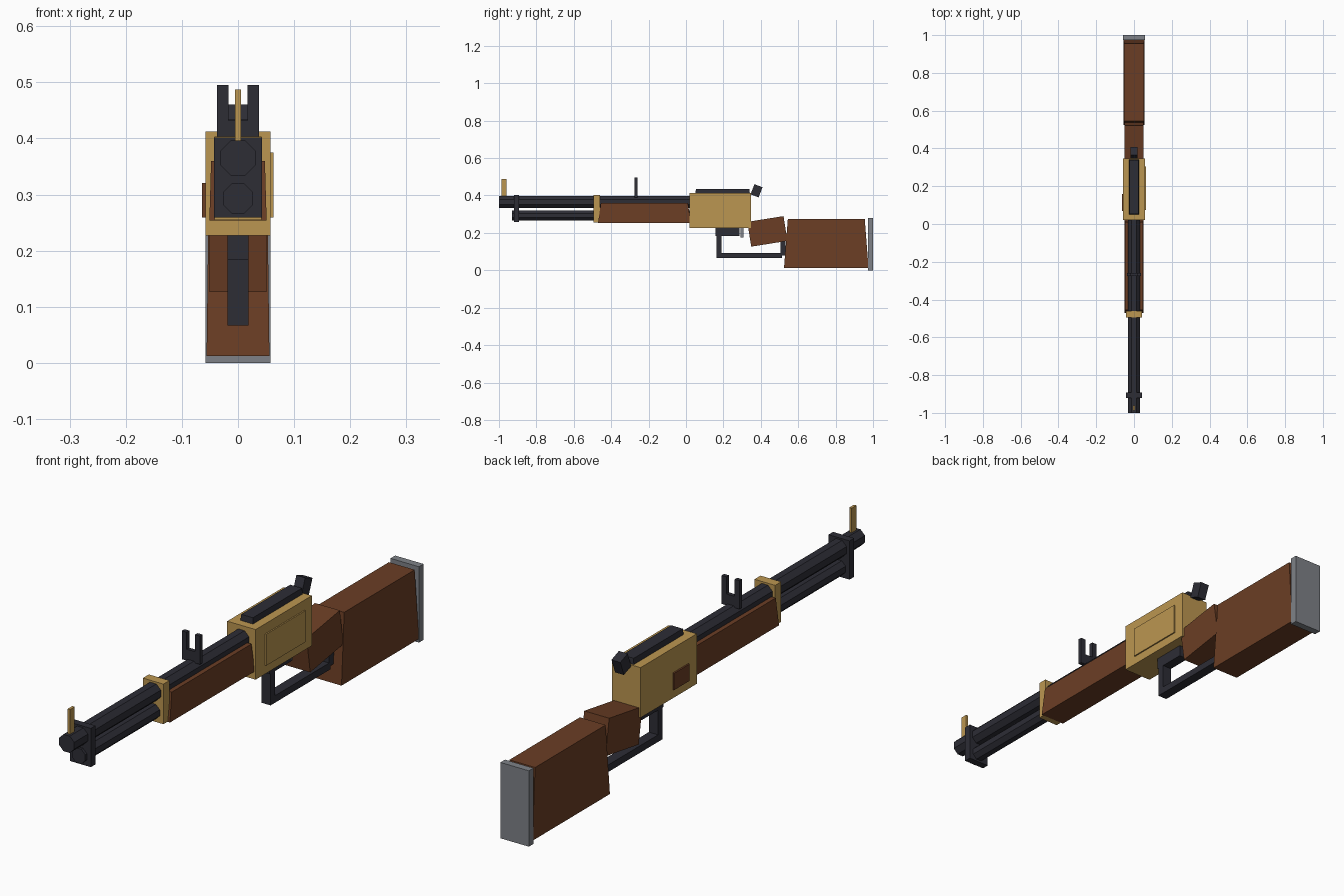
import bpy, bmesh, math
from mathutils import Matrix, Vector

if "Cube" in bpy.data.objects:
    bpy.data.objects.remove(bpy.data.objects["Cube"])


def material(name, rgb):
    m = bpy.data.materials.new(name)
    m.diffuse_color = (*rgb, 1)
    m.use_nodes = True
    m.node_tree.nodes["Principled BSDF"].inputs["Base Color"].default_value = m.diffuse_color
    return m


WOOD = material("brown wood", (0.147, 0.048, 0.018))
BRASS = material("brass", (0.50, 0.305, 0.082))
STEEL = material("dark steel", (0.026, 0.026, 0.036))
GREY = material("grey metal", (0.21, 0.222, 0.245))


def finish(bm, name, mat):
    bmesh.ops.recalc_face_normals(bm, faces=bm.faces)
    me = bpy.data.meshes.new(name)
    bm.to_mesh(me)
    bm.free()
    me.materials.append(mat)
    ob = bpy.data.objects.new(name, me)
    bpy.context.collection.objects.link(ob)
    return ob


def box(name, mat, x, y, z, top=(1, 1), tilt=0):
    """Box from (min, max) ranges; top = x/y scale of the upper face, tilt about x."""
    size = [r[1] - r[0] for r in (x, y, z)]
    mid = Vector([(r[0] + r[1]) / 2 for r in (x, y, z)])
    bm = bmesh.new()
    bmesh.ops.create_cube(bm, size=1)
    for v in bm.verts:
        sx, sy = top if v.co.z > 0 else (1, 1)
        v.co = Vector((v.co.x * size[0] * sx, v.co.y * size[1] * sy, v.co.z * size[2]))
    bm.transform(Matrix.Translation(mid) @ Matrix.Rotation(math.radians(tilt), 4, 'X'))
    return finish(bm, name, mat)


def tube(name, mat, half_width, y, z):
    """Octagonal bar along y with flat sides facing x and z."""
    r = half_width / math.cos(math.pi / 8)
    bm = bmesh.new()
    bmesh.ops.create_cone(bm, cap_ends=True, segments=8, radius1=r, radius2=r, depth=y[1] - y[0])
    bm.transform(Matrix.Translation((0, (y[0] + y[1]) / 2, z))
                 @ Matrix.Rotation(math.pi / 2, 4, 'X')
                 @ Matrix.Rotation(math.pi / 8, 4, 'Z'))
    return finish(bm, name, mat)


def sym(w):
    return (-w, w)


# barrel, magazine and their bands
tube("barrel", STEEL, 0.031, (-1.0, 0.05), 0.365)
tube("magazine_tube", STEEL, 0.027, (-0.93, 0.05), 0.293)
box("muzzle_band", STEEL, sym(0.043), (-0.92, -0.893), (0.259, 0.402))
box("forend_band", BRASS, sym(0.042), (-0.495, -0.46), (0.255, 0.403))

# wooden forend
box("forend", WOOD, sym(0.051), (-0.47, 0.025), (0.254, 0.36), top=(0.94, 0.94))

# sights
box("front_sight", BRASS, sym(0.005), (-0.987, -0.96), (0.385, 0.487))
box("rear_sight_base", STEEL, sym(0.037), (-0.275, -0.26), (0.39, 0.432))
for side, s in (("left", -1), ("right", 1)):
    box("rear_sight_prong_" + side, STEEL, sorted((s * 0.017, s * 0.037)),
        (-0.275, -0.26), (0.39, 0.495))

# receiver with side plates, top rail and hammer
box("receiver", BRASS, sym(0.058), (0.02, 0.348), (0.227, 0.412))
box("side_plate", BRASS, (0.055, 0.063), (0.075, 0.305), (0.259, 0.375))
box("loading_gate", WOOD, (-0.064, -0.055), (0.07, 0.16), (0.259, 0.321))
box("top_rail", STEEL, sym(0.026), (0.05, 0.342), (0.405, 0.434), top=(0.92, 0.98))
box("hammer", STEEL, sym(0.018), (0.354, 0.400), (0.396, 0.454), tilt=-21)

# trigger and lever loop
box("trigger", GREY, sym(0.007), (0.292, 0.308), (0.175, 0.235))
box("lever_block", STEEL, sym(0.019), (0.158, 0.286), (0.184, 0.23))
box("lever_front", STEEL, sym(0.019), (0.163, 0.19), (0.067, 0.2))
box("lever_bottom", STEEL, sym(0.019), (0.163, 0.512), (0.067, 0.093))
box("lever_rear", STEEL, sym(0.019), (0.505, 0.532), (0.08, 0.17))

# wrist, stock and butt plate
box("wrist", WOOD, sym(0.051), (0.337, 0.533), (0.141, 0.275), tilt=9)
box("stock", WOOD, sym(0.056), (0.524, 0.976), (0.012, 0.274), top=(0.94, 0.91))
box("butt_plate", GREY, sym(0.058), (0.973, 1.0), (0.0, 0.28))
